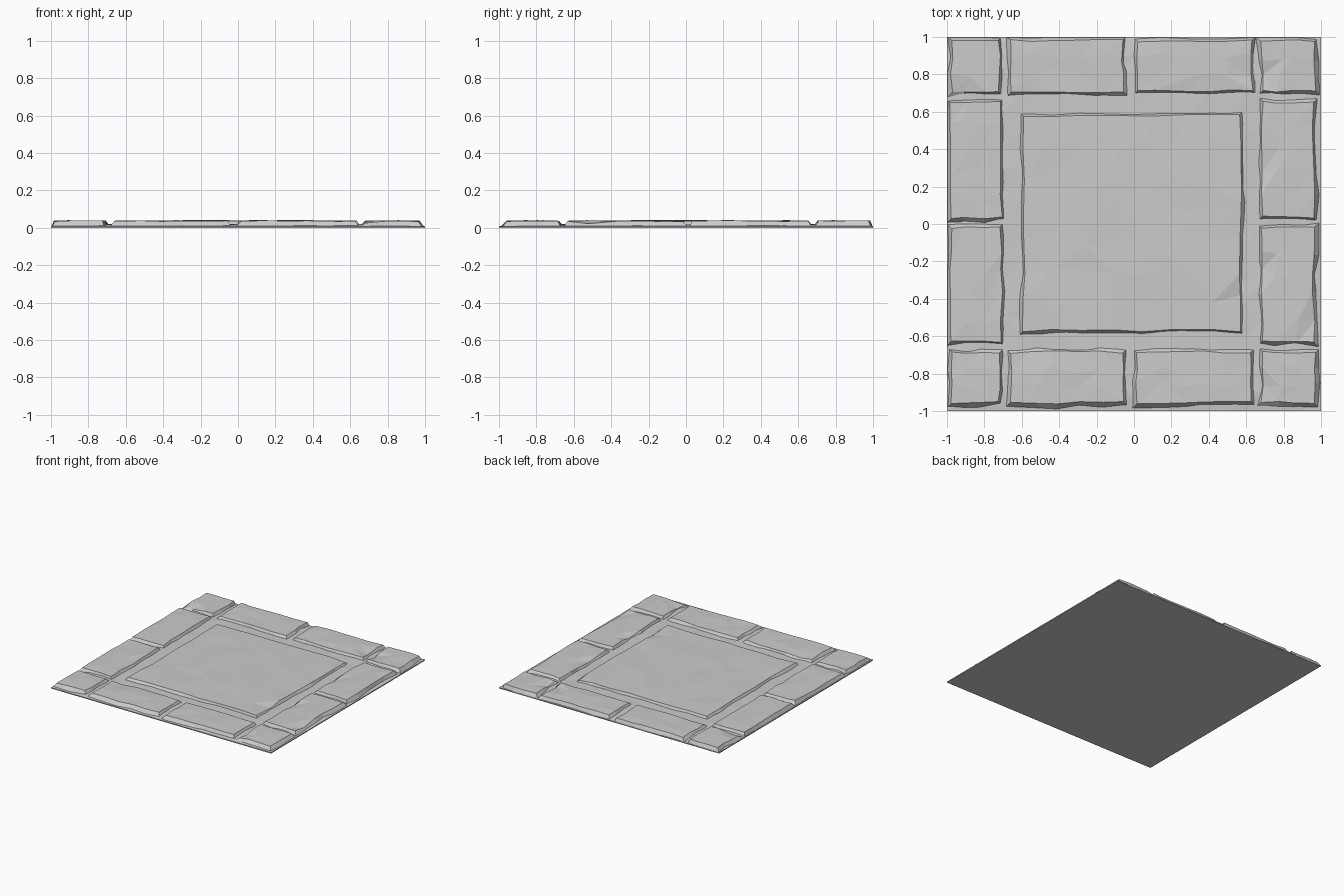
import bpy, bmesh, random
from math import hypot

if "Cube" in bpy.data.objects:
    bpy.data.objects.remove(bpy.data.objects["Cube"])

random.seed(7)
R = random.uniform

# Broken spots on the stone edges: x, y, radius
CHIPS = [(0.68, 0.26, 0.09), (0.56, -0.42, 0.07), (0.70, -0.25, 0.06),
         (-0.93, 0.71, 0.07), (0.68, 0.78, 0.06), (0.70, -0.92, 0.06),
         (0.55, 0.57, 0.06), (-0.60, -0.70, 0.05), (0.97, -0.55, 0.05)]


def clamp(v):
    return max(-0.999, min(0.999, v))


def block(name, rect, nx, ny, top_z, bottom_z, edge_jit=0.007, flare=0.022):
    """Rough slab: jittered top grid, sloping sides, flat underside."""
    x0, x1, y0, y1 = rect
    bm = bmesh.new()
    g = {}
    for i in range(nx + 1):
        for j in range(ny + 1):
            ex, ey = i in (0, nx), j in (0, ny)
            x = x0 + (x1 - x0) * i / nx
            y = y0 + (y1 - y0) * j / ny
            if edge_jit:
                x += R(-1, 1) * (edge_jit if ex else 0.25 * (x1 - x0) / nx)
                y += R(-1, 1) * (edge_jit if ey else 0.25 * (y1 - y0) / ny)
            z = top_z(ex or ey)
            if edge_jit and any(hypot(x - a, y - b) < r for a, b, r in CHIPS):
                z = R(0.021, 0.027)
            g[i, j] = bm.verts.new((clamp(x) if edge_jit else x,
                                    clamp(y) if edge_jit else y, z))
    for i in range(nx):
        for j in range(ny):
            q = [g[i, j], g[i + 1, j], g[i + 1, j + 1], g[i, j + 1]]
            k = random.randint(0, 1)
            q = q[k:] + q[:k]
            bm.faces.new((q[0], q[1], q[2]))
            bm.faces.new((q[0], q[2], q[3]))
    loop = ([(i, 0) for i in range(nx)] + [(nx, j) for j in range(ny)]
            + [(i, ny) for i in range(nx, 0, -1)] + [(0, j) for j in range(ny, 0, -1)])
    low = []
    for i, j in loop:
        sx = (i == nx) - (i == 0)
        sy = (j == ny) - (j == 0)
        f = flare * R(0.5, 1.4)
        v = g[i, j].co
        x, y = v.x + sx * f, v.y + sy * f
        if flare:
            x, y = clamp(x), clamp(y)
        low.append(bm.verts.new((x, y, bottom_z)))
    n = len(loop)
    for k in range(n):
        a, b = g[loop[k]], g[loop[(k + 1) % n]]
        bm.faces.new((a, low[k], low[(k + 1) % n], b))
    bm.faces.new(low[::-1])
    bmesh.ops.recalc_face_normals(bm, faces=bm.faces)
    me = bpy.data.meshes.new(name)
    bm.to_mesh(me)
    bm.free()
    ob = bpy.data.objects.new(name, me)
    bpy.context.collection.objects.link(ob)


# Mortar bed with a thin rim
block("mortar_bed", (-1, 1, -1, 1), 20, 20,
      lambda edge: 0.008 if edge else R(0.015, 0.02), 0.0, 0, 0)


def stone_top(edge):
    return R(0.034, 0.039) if edge else R(0.036, 0.041)


# Centre slab
block("centre_slab", (-0.59, 0.57, -0.57, 0.58), 7, 7, stone_top, 0.006)

# Front and back rows: corner, two long, corner
columns = [(-0.975, -0.72, 3), (-0.66, -0.06, 5), (0.015, 0.63, 5), (0.685, 0.965, 3)]
for row, y0, y1 in (("front", -0.955, -0.685), ("back", 0.71, 0.98)):
    for k, (x0, x1, n) in enumerate(columns):
        block(f"{row}_stone_{k + 1}", (x0, x1, y0, y1), n, 3, stone_top, 0.006)

# Side columns: two stones each
for side, x0, x1 in (("left", -0.98, -0.71), ("right", 0.685, 0.96)):
    for k, (y0, y1) in enumerate(((-0.63, -0.02), (0.035, 0.65))):
        block(f"{side}_stone_{k + 1}", (x0, x1, y0, y1), 3, 5, stone_top, 0.006)
